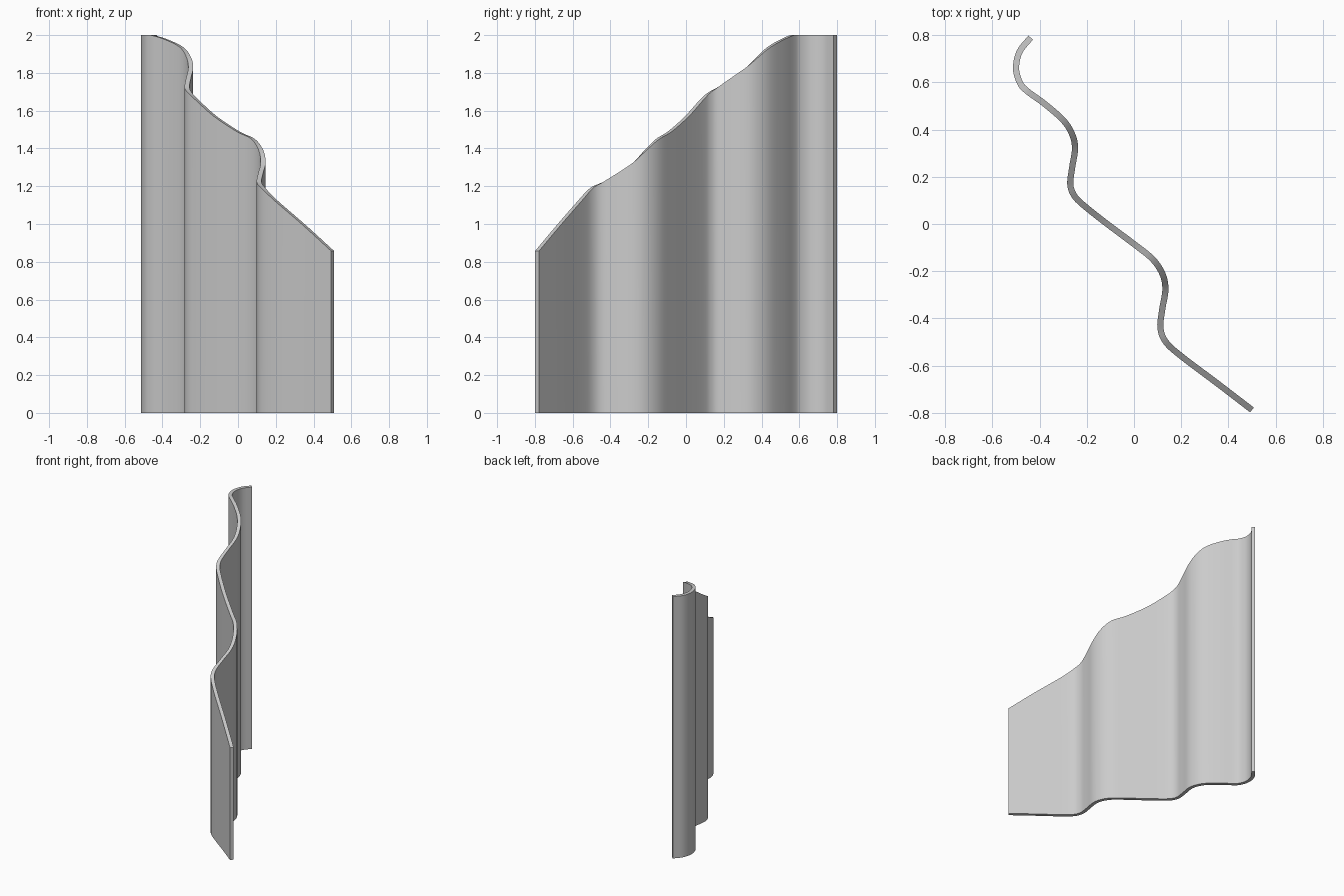
import bpy
import bmesh
from mathutils import Vector

cube = bpy.data.objects.get("Cube")
if cube:
    bpy.data.objects.remove(cube, do_unlink=True)

THICKNESS = 0.026
STEPS = 5

# Centre line of the wavy sheet: x, y and height of the top edge
PATH = [
    (0.50, -0.788, 0.858), (0.35, -0.673, 0.995), (0.20, -0.56, 1.125),
    (0.135, -0.50, 1.19), (0.112, -0.44, 1.222), (0.12, -0.36, 1.27),
    (0.133, -0.28, 1.325), (0.122, -0.215, 1.39), (0.08, -0.15, 1.45),
    (0.0, -0.085, 1.49), (-0.12, 0.005, 1.57), (-0.22, 0.085, 1.66),
    (-0.256, 0.125, 1.697), (-0.27, 0.17, 1.725), (-0.262, 0.24, 1.773),
    (-0.25, 0.32, 1.83), (-0.262, 0.38, 1.885), (-0.30, 0.44, 1.937),
    (-0.38, 0.51, 1.977), (-0.455, 0.565, 2.0), (-0.484, 0.60, 2.0),
    (-0.50, 0.66, 2.0), (-0.485, 0.73, 2.0), (-0.438, 0.79, 2.0),
]


def smooth_path(points, steps):
    """Catmull-Rom curve through the points."""
    p = [Vector(q) for q in points]
    p = [p[0] * 2 - p[1]] + p + [p[-1] * 2 - p[-2]]
    result = []
    for a, b, c, d in zip(p, p[1:], p[2:], p[3:]):
        for i in range(steps):
            t = i / steps
            result.append(0.5 * (2 * b + (c - a) * t
                                 + (2 * a - 5 * b + 4 * c - d) * t ** 2
                                 + (3 * b - a - 3 * c + d) * t ** 3))
    return result + [p[-2]]


# Grey sheet material
grey = bpy.data.materials.new("light grey")
grey.use_nodes = True
colour = (0.6, 0.6, 0.6, 1)
grey.diffuse_color = colour
grey.node_tree.nodes["Principled BSDF"].inputs["Base Color"].default_value = colour

# Upright sheet following the path
bm = bmesh.new()
columns = [(bm.verts.new((p.x, p.y, 0)), bm.verts.new((p.x, p.y, min(p.z, 2))))
           for p in smooth_path(PATH, STEPS)]
for (a, b), (c, d) in zip(columns, columns[1:]):
    bm.faces.new((a, c, d, b))
mesh = bpy.data.meshes.new("wavy_panel")
bm.to_mesh(mesh)
bm.free()
mesh.materials.append(grey)
panel = bpy.data.objects.new("wavy_panel", mesh)
bpy.context.collection.objects.link(panel)

# Give the sheet its thickness and smooth the waves
solid = panel.modifiers.new("thickness", "SOLIDIFY")
solid.thickness = THICKNESS
solid.offset = 0
solid.use_even_offset = True
bpy.ops.object.select_all(action="DESELECT")
panel.select_set(True)
bpy.context.view_layer.objects.active = panel
bpy.ops.object.modifier_apply(modifier=solid.name)
bpy.ops.object.shade_smooth_by_angle(angle=0.6)
